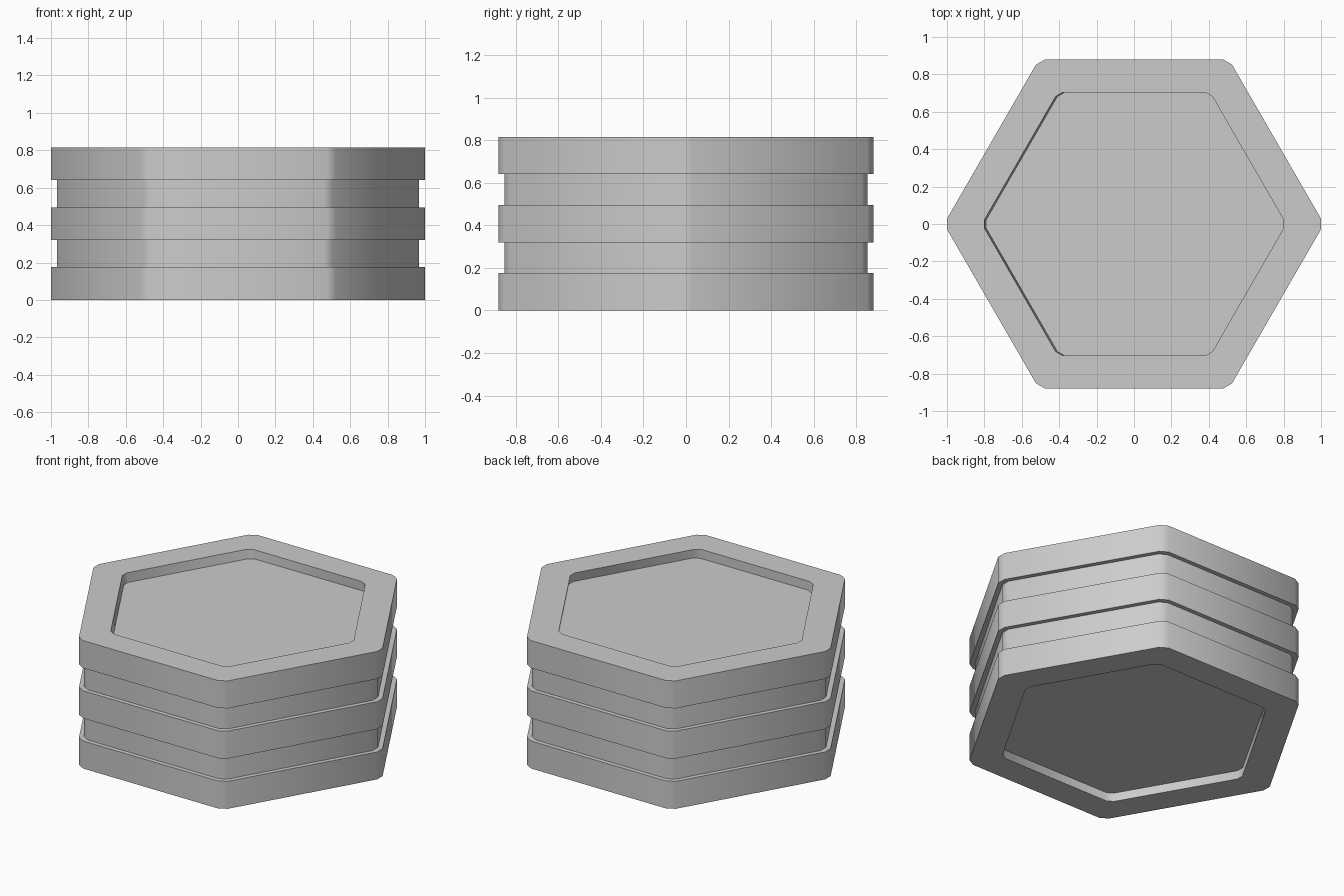
import bpy, bmesh
from math import cos, sin, pi, radians

if "Cube" in bpy.data.objects:
    bpy.data.objects.remove(bpy.data.objects["Cube"])

APOTHEM = 0.88
HALF_CUT = 0.028  # half the width of each corner flat
HEIGHT = 0.815


def hex_ring(bm, scale, z, shift=0.0):
    """Loop of 12 vertices: a hexagon with clipped corners."""
    ring = []
    for i in range(6):
        a = i * pi / 3
        for t in (-HALF_CUT, HALF_CUT):
            x = (cos(a) - t * sin(a)) * scale + shift
            y = (sin(a) + t * cos(a)) * scale
            ring.append(bm.verts.new((x, y, z)))
    return ring


# Profile from bottom recess, up the grooved side, into top recess: scale, z, x shift
profile = [
    (0.80, 0.055, 0), (0.80, 0, 0),
    (1.0, 0, 0), (1.0, 0.175, 0),
    (0.968, 0.175, 0), (0.968, 0.32, 0),
    (1.0, 0.32, 0), (1.0, 0.495, 0),
    (0.968, 0.495, 0), (0.968, 0.64, 0),
    (1.0, 0.64, 0), (1.0, HEIGHT, 0),
    (0.80, HEIGHT, 0), (0.80, HEIGHT - 0.058, 0.01),
]

# Grooved hexagonal body
bm = bmesh.new()
rings = [hex_ring(bm, *p) for p in profile]
for lo, hi in zip(rings, rings[1:]):
    for i in range(12):
        j = (i + 1) % 12
        bm.faces.new((lo[i], lo[j], hi[j], hi[i]))

# Recess floors
bm.faces.new(rings[-1])
bm.faces.new(rings[0][::-1])
bmesh.ops.recalc_face_normals(bm, faces=bm.faces)

mesh = bpy.data.meshes.new("grooved_hexagon_body")
bm.to_mesh(mesh)
bm.free()
body = bpy.data.objects.new("grooved_hexagon_body", mesh)
bpy.context.collection.objects.link(body)

# Soft corners, crisp groove edges
bpy.context.view_layer.objects.active = body
body.select_set(True)
bpy.ops.object.shade_smooth_by_angle(angle=radians(40))
